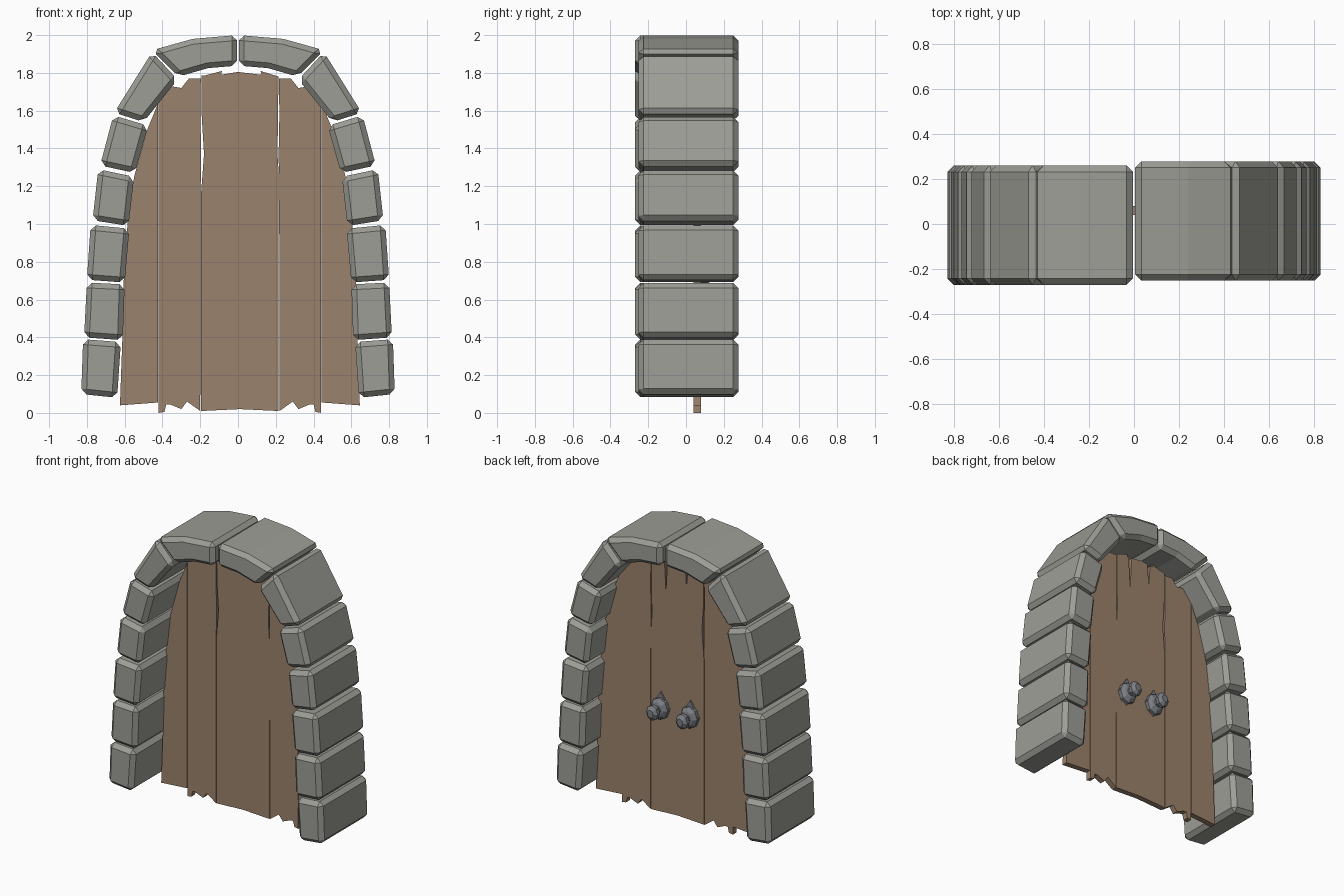
import bpy, bmesh, math
from mathutils import Matrix, Vector

if "Cube" in bpy.data.objects:
    bpy.data.objects.remove(bpy.data.objects["Cube"])


def material(name, rgb):
    m = bpy.data.materials.new(name)
    m.diffuse_color = (*rgb, 1)
    m.use_nodes = True
    m.node_tree.nodes["Principled BSDF"].inputs["Base Color"].default_value = m.diffuse_color
    return m


STONE = material("stone_grey", (0.34, 0.34, 0.31))
WOOD = material("wood_brown", (0.33, 0.225, 0.15))
IRON = material("iron_grey", (0.20, 0.21, 0.23))


def finish(name, bm, mat):
    bmesh.ops.recalc_face_normals(bm, faces=bm.faces)
    me = bpy.data.meshes.new(name)
    bm.to_mesh(me)
    bm.free()
    ob = bpy.data.objects.new(name, me)
    bpy.context.collection.objects.link(ob)
    if mat:
        me.materials.append(mat)
    return ob


def prism(name, outline, y0, y1, mat, bevel=0):
    """Extrude an x-z outline along y."""
    bm = bmesh.new()
    front = [bm.verts.new((x, y0, z)) for x, z in outline]
    back = [bm.verts.new((x, y1, z)) for x, z in outline]
    bm.faces.new(front)
    bm.faces.new(back[::-1])
    n = len(outline)
    for i in range(n):
        j = (i + 1) % n
        bm.faces.new((front[j], front[i], back[i], back[j]))
    ob = finish(name, bm, mat)
    if bevel:
        mod = ob.modifiers.new("chamfer", 'BEVEL')
        mod.width, mod.segments = bevel, 1
        mod.limit_method, mod.angle_limit = 'ANGLE', math.radians(40)
    return ob


def flip(outline, centre):
    return [(2 * centre - x, z) for x, z in outline][::-1]


# Arch stones: one side listed bottom to top, the other mirrored
STONES = [
    [(-.83, .10), (-.64, .08), (-.62, .375), (-.82, .39)],
    [(-.815, .40), (-.61, .385), (-.60, .68), (-.80, .69)],
    [(-.80, .705), (-.60, .69), (-.575, .975), (-.78, .995)],
    [(-.77, 1.02), (-.58, .99), (-.55, 1.25), (-.74, 1.29)],
    [(-.73, 1.31), (-.545, 1.27), (-.475, 1.52), (-.66, 1.575)],
    [(-.655, 1.59), (-.50, 1.54), (-.32, 1.765), (-.455, 1.91)],
    [(-.455, 1.92), (-.315, 1.78), (-.16, 1.825), (-.005, 1.838),
     (-.005, 2.0), (-.24, 1.98)],
]
for i, s in enumerate(STONES):
    prism(f"arch_stone_left_{i + 1}", s, -.27, .26, STONE, .028)
    prism(f"arch_stone_right_{i + 1}", flip(s, 0), -.252, .278, STONE, .028)

# Door planks with splintered ends; left pair mirrored to the right
OUTER = [(-.625, .04), (-.423, .055), (-.423, 1.64), (-.48, 1.5), (-.55, 1.25),
         (-.585, 1.0), (-.605, .7), (-.612, .4)]
INNER = [(-.42, 0), (-.39, .005), (-.38, .045), (-.36, .045), (-.30, .02),
         (-.27, .06), (-.20, .01), (-.198, 1.17), (-.195, 1.37), (-.199, 1.57),
         (-.197, 1.77), (-.26, 1.77), (-.30, 1.72), (-.36, 1.73), (-.42, 1.65)]
CENTRE = [(-.195, .01), (.01, .02), (.215, .01), (.215, 1.12), (.222, 1.17),
          (.209, 1.37), (.212, 1.57), (.214, 1.78), (.20, 1.785), (.12, 1.81),
          (.125, 1.79), (0, 1.805), (-.09, 1.79), (-.085, 1.81), (-.18, 1.785),
          (-.194, 1.785), (-.192, 1.57), (-.18, 1.37), (-.195, 1.17)]
for name, o in (("outer", OUTER), ("inner", INNER)):
    prism(f"door_plank_{name}_left", o, .04, .08, WOOD)
    prism(f"door_plank_{name}_right", flip(o, .01), .04, .08, WOOD)
centre = prism("door_plank_centre", CENTRE, .04, .08, WOOD)

# Cracks cut into the back of the centre plank
for x, depth in ((.10, .24), (-.06, .16)):
    cut = prism("crack_cutter", [(x - .015, 1.85), (x, 1.8 - depth), (x + .015, 1.85)],
                .055, .12, None)
    cut.hide_render = True
    cut.hide_viewport = True
    mod = centre.modifiers.new("crack", 'BOOLEAN')
    mod.operation, mod.object, mod.solver = 'DIFFERENCE', cut, 'EXACT'

# Door handles on the back: pointed plate, faceted rose and knob
KNOB = [(.066, .08), (.066, .105), (.045, .125), (.028, .13), (.028, .145),
        (.046, .16), (.046, .185), (.024, .205)]
for side, x in (("left", -.095), ("right", .135)):
    prism(f"handle_plate_{side}",
          [(x, .66), (x + .07, .75), (x, .86), (x - .07, .75)], .078, .092, IRON)
    bm = bmesh.new()
    rings = [[bm.verts.new((x + r * math.cos(a), y, .745 + 1.15 * r * math.sin(a)))
              for a in [k * math.tau / 8 for k in range(8)]] for r, y in KNOB]
    for a, b in zip(rings, rings[1:]):
        for k in range(8):
            m = (k + 1) % 8
            bm.faces.new((a[k], a[m], b[m], b[k]))
    bm.faces.new(rings[0])
    bm.faces.new(rings[-1])
    finish(f"handle_knob_{side}", bm, IRON)
